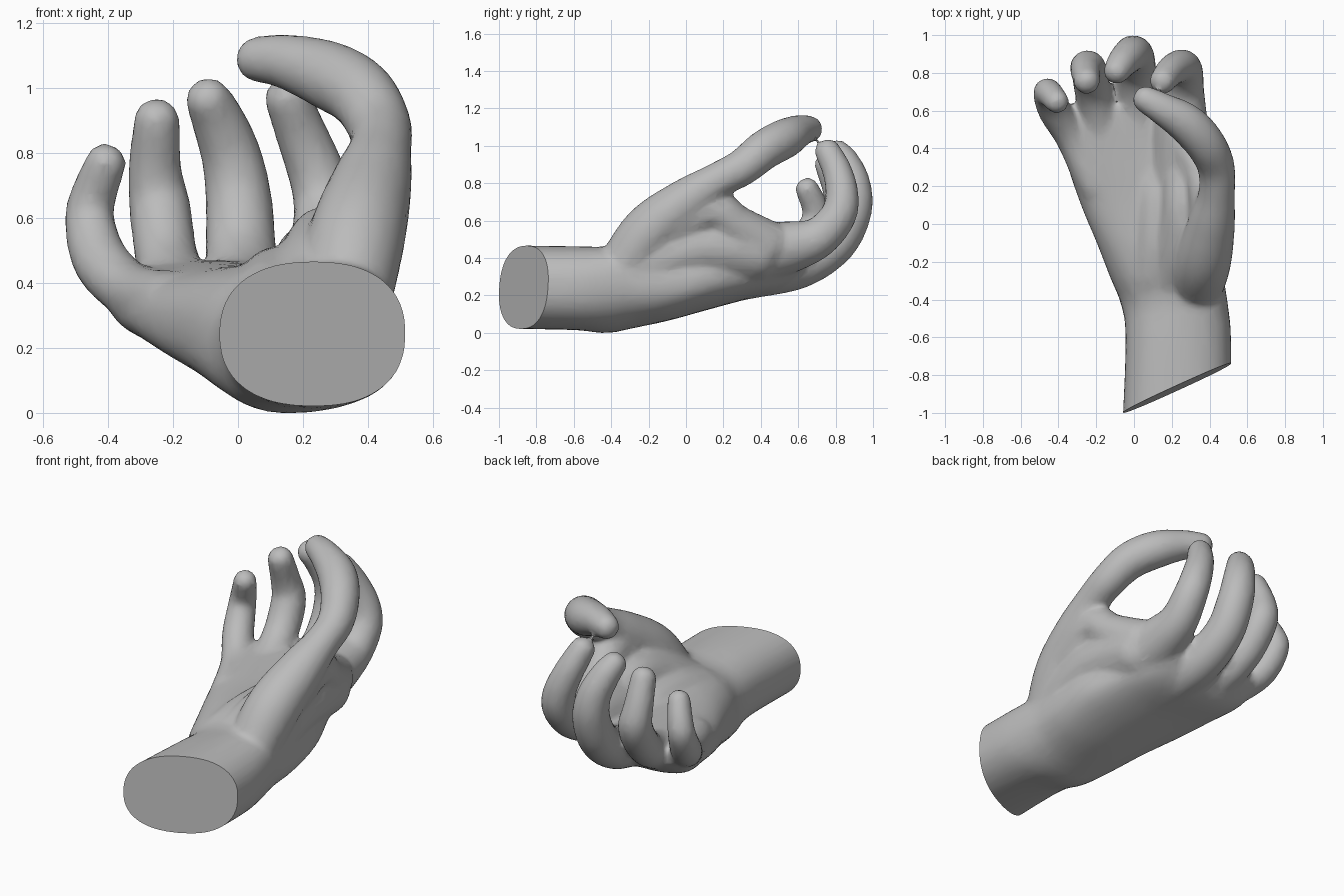
import bpy, bmesh, math
from mathutils import Vector

if "Cube" in bpy.data.objects:
    bpy.data.objects.remove(bpy.data.objects["Cube"])

bm = bmesh.new()


def loft(rings):
    """Skin a list of equal-length point rings and close both ends."""
    vs = [[bm.verts.new(p) for p in r] for r in rings]
    n = len(vs[0])
    for a, b in zip(vs, vs[1:]):
        for i in range(n):
            j = (i + 1) % n
            bm.faces.new((a[i], a[j], b[j], b[i]))
    bm.faces.new(vs[0][::-1])
    bm.faces.new(vs[-1])


def spline(keys, steps=6):
    """Catmull-Rom interpolation of tuples of any length."""
    k = [Vector(p) for p in keys]
    k = [2 * k[0] - k[1]] + k + [2 * k[-1] - k[-2]]
    out = []
    for a, b, c, d in zip(k, k[1:], k[2:], k[3:]):
        for s in range(steps):
            t = s / steps
            out.append(0.5 * (2 * b + (c - a) * t + (2 * a - 5 * b + 4 * c - d) * t**2
                              + (3 * b - a - 3 * c + d) * t**3))
    return out + [k[-2]]


def limb(keys, n=20):
    """Round tapered tube through (x, y, z, radius) keys with blunt domed ends."""
    pts = spline(keys)
    pos = [p.to_3d() for p in pts]
    tan = [(pos[min(i + 1, len(pos) - 1)] - pos[max(i - 1, 0)]).normalized()
           for i in range(len(pos))]
    st = [(p, t, q[3]) for p, t, q in zip(pos, tan, pts)]
    dome = [math.radians(a) for a in (20, 40, 60, 78)]

    def cap(i, s):
        return [(pos[i] + s * .85 * tan[i] * pts[i][3] * math.sin(a), tan[i],
                 pts[i][3] * math.cos(a)) for a in dome]

    u, rings = Vector((1, 0, 0)), []
    for p, t, r in cap(0, -1)[::-1] + st + cap(-1, 1):
        u = (u - t * u.dot(t)).normalized()
        v = t.cross(u)
        rings.append([p + r * (u * math.cos(a) + v * math.sin(a))
                      for a in (2 * math.pi * i / n for i in range(n))])
    loft(rings)


# Forearm and palm: (y, centre x, centre z, half width, half height, sideways slope)
palm = [(-1.15, .225, .258, .29, .223, 0), (-.62, .235, .25, .28, .224, .02),
        (-.43, .215, .24, .283, .228, .1), (-.28, .175, .257, .303, .22, .06),
        (-.1, .14, .274, .338, .2, 0), (.1, .09, .299, .372, .17, 0),
        (.3, .02, .328, .37, .145, 0), (.5, -.05, .355, .35, .125, 0),
        (.63, -.06, .405, .3, .075, 0)]


def power(c, e=.85):
    return math.copysign(abs(c) ** e, c)


def section(y, cx, cz, w, h, slope, n=32):
    ring = []
    for i in range(n):
        a = 2 * math.pi * i / n
        dx = w * power(math.cos(a))
        ring.append((cx - dx, y, cz + h * power(math.sin(a)) - slope * dx))
    return ring


loft([section(*s) for s in spline(palm)])

# Index, middle, ring and little fingers
limb([(.25, .25, .4, .16), (.25, .52, .462, .145), (.262, .7, .515, .112),
      (.268, .81, .63, .098), (.245, .835, .74, .09), (.195, .81, .87, .081),
      (.15, .755, .985, .071)])
limb([(.06, .3, .325, .14), (.03, .6, .37, .125), (.01, .8, .49, .112), (.003, .89, .66, .104),
      (-.02, .895, .8, .094), (-.065, .85, .92, .082), (-.095, .805, .98, .07)])
limb([(-.12, .25, .325, .12), (-.17, .5, .37, .11), (-.217, .7, .475, .098),
      (-.24, .82, .64, .096), (-.256, .815, .76, .083), (-.25, .755, .918, .071)])
limb([(-.2, .2, .345, .1), (-.325, .45, .385, .088), (-.42, .6, .475, .088),
      (-.457, .69, .6, .078), (-.445, .69, .68, .072), (-.405, .645, .785, .064)])
# Thumb from heel to tip
limb([(.32, -.37, .3, .14), (.365, -.2, .545, .15), (.41, 0, .71, .127), (.438, .16, .82, .098),
      (.435, .3, .895, .1), (.38, .42, .99, .107), (.28, .53, 1.05, .107),
      (.15, .61, 1.092, .086), (.055, .665, 1.1, .071)])
# Web between thumb and index, outer side, thumb muscle and palm mound
limb([(.39, -.08, .57, .11), (.4, .14, .67, .11), (.375, .26, .59, .11), (.3, .42, .48, .14)])
limb([(.32, -.3, .34, .15), (.33, -.1, .42, .155), (.33, .1, .47, .155), (.29, .38, .44, .16)])
limb([(.2, -.28, .37, .13), (.25, -.1, .47, .13), (.28, .1, .52, .13), (.27, .32, .46, .12)])
limb([(.1, -.28, .37, .11), (.12, -.1, .4, .12), (.13, .12, .4, .12), (.12, .32, .36, .11)])

bmesh.ops.recalc_face_normals(bm, faces=bm.faces)
me = bpy.data.meshes.new("hand")
bm.to_mesh(me)
bm.free()
hand = bpy.data.objects.new("hand", me)
bpy.context.collection.objects.link(hand)
bpy.context.view_layer.objects.active = hand
hand.select_set(True)

# Fuse all parts into one skin and soften the joins
fuse = hand.modifiers.new("fuse", 'REMESH')
fuse.mode, fuse.voxel_size = 'VOXEL', .015
soft = hand.modifiers.new("soften", 'SMOOTH')
soft.factor, soft.iterations = .5, 14
thin = hand.modifiers.new("thin", 'DECIMATE')
thin.ratio = .18
for m in ("fuse", "soften", "thin"):
    bpy.ops.object.modifier_apply(modifier=m)

# Slanted flat cut through the forearm
bm = bmesh.new()
bm.from_mesh(me)
geom = bm.verts[:] + bm.edges[:] + bm.faces[:]
cut = bmesh.ops.bisect_plane(bm, geom=geom, plane_co=(.225, -.87, .25),
                             plane_no=(.41, -.9, .06), clear_outer=True)
bmesh.ops.contextual_create(bm, geom=[e for e in cut["geom_cut"]
                                      if isinstance(e, bmesh.types.BMEdge)])
bmesh.ops.recalc_face_normals(bm, faces=bm.faces)
low = min(v.co.z for v in bm.verts)
bmesh.ops.translate(bm, verts=bm.verts, vec=(0, 0, -low))
bm.to_mesh(me)
bm.free()

skin = bpy.data.materials.new("plain grey")
skin.diffuse_color = (.5, .5, .5, 1)
skin.use_nodes = True
skin.node_tree.nodes["Principled BSDF"].inputs["Base Color"].default_value = skin.diffuse_color
me.materials.clear()
me.materials.append(skin)
bpy.ops.object.shade_smooth_by_angle(angle=math.radians(40))
